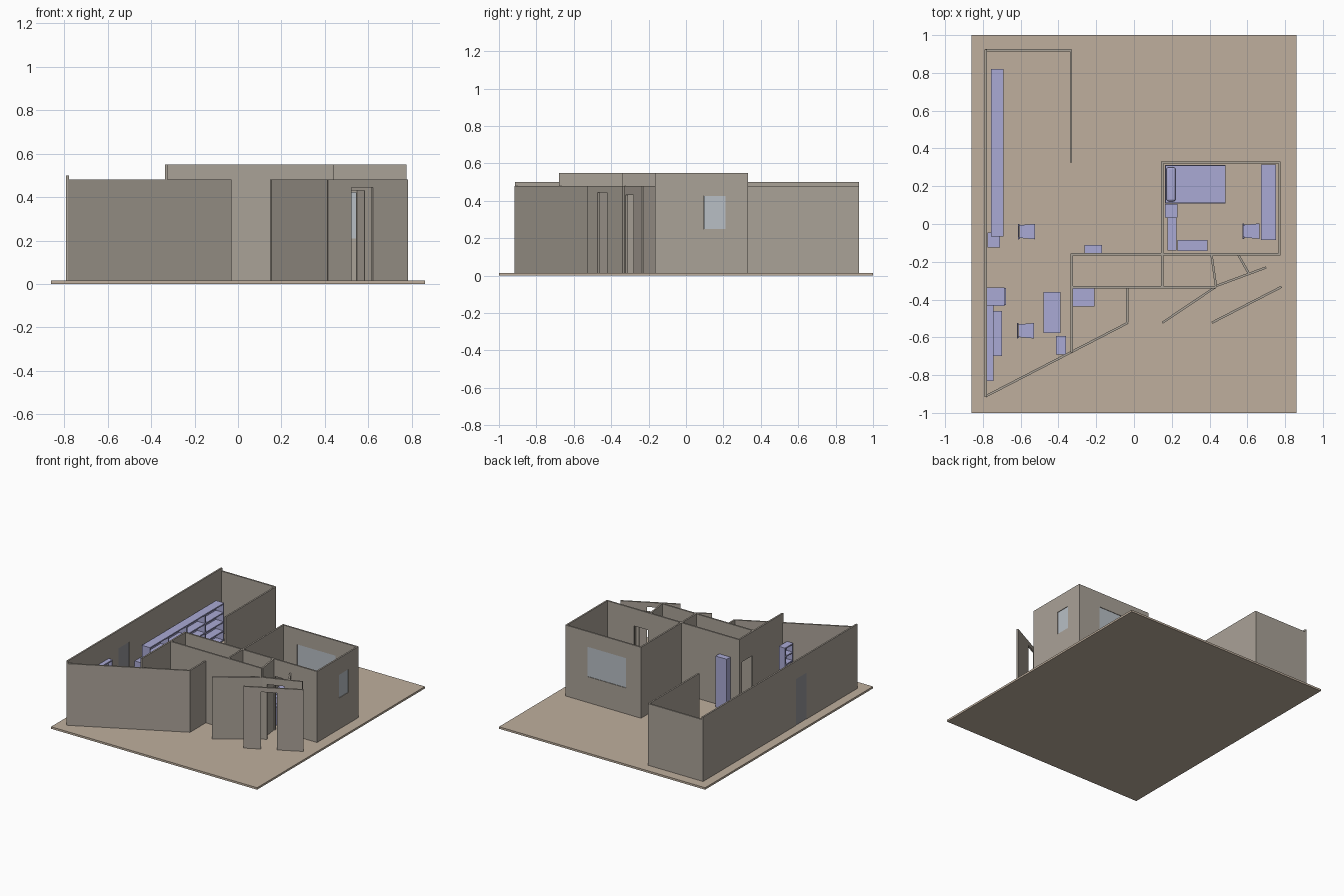
import bpy, bmesh, math
from mathutils import Vector

if "Cube" in bpy.data.objects:
    bpy.data.objects.remove(bpy.data.objects["Cube"])

F = 0.015   # floor top
T = 0.012   # wall thickness


def material(name, r, g, b):
    m = bpy.data.materials.new(name)
    m.diffuse_color = (r, g, b, 1)
    m.use_nodes = True
    m.node_tree.nodes["Principled BSDF"].inputs["Base Color"].default_value = m.diffuse_color
    return m


WALL = material("wall_paint", 0.40, 0.36, 0.31)
FLOOR = material("floor_tan", 0.52, 0.43, 0.34)
BLUE = material("furniture_blue", 0.40, 0.40, 0.66)
GLASS = material("pane", 0.48, 0.52, 0.56)
DARK = material("door_grey", 0.30, 0.30, 0.32)


def finish(bm, name, mat):
    bmesh.ops.recalc_face_normals(bm, faces=bm.faces[:])
    me = bpy.data.meshes.new(name)
    bm.to_mesh(me)
    bm.free()
    ob = bpy.data.objects.new(name, me)
    bpy.context.collection.objects.link(ob)
    me.materials.append(mat)
    return ob


def add_box(bm, x0, x1, y0, y1, z0, z1):
    vs = bmesh.ops.create_cube(bm, size=1)["verts"]
    bmesh.ops.scale(bm, vec=(x1 - x0, y1 - y0, z1 - z0), verts=vs)
    bmesh.ops.translate(bm, vec=((x0 + x1) / 2, (y0 + y1) / 2, (z0 + z1) / 2), verts=vs)
    return vs


def box(name, x0, x1, y0, y1, z0, z1, mat=BLUE):
    bm = bmesh.new()
    add_box(bm, x0, x1, y0, y1, z0, z1)
    return finish(bm, name, mat)


def wall(name, p, q, h, holes=()):
    """Upright slab from p to q; holes are (start, end, bottom, top), start and end as fractions."""
    p, q = Vector((*p, 0)), Vector((*q, 0))
    d = q - p
    n = Vector((-d.y, d.x, 0)).normalized() * T
    ss = sorted({0, 1} | {s for o in holes for s in o[:2]})
    zs = sorted({F, h} | {z for o in holes for z in o[2:]})
    bm = bmesh.new()
    grid = [[bm.verts.new(p + d * s - n / 2 + Vector((0, 0, z))) for z in zs] for s in ss]
    for i in range(len(ss) - 1):
        for j in range(len(zs) - 1):
            s, z = (ss[i] + ss[i + 1]) / 2, (zs[j] + zs[j + 1]) / 2
            if not any(a < s < b and c < z < e for a, b, c, e in holes):
                bm.faces.new((grid[i][j], grid[i + 1][j], grid[i + 1][j + 1], grid[i][j + 1]))
    ext = bmesh.ops.extrude_face_region(bm, geom=bm.faces[:])["geom"]
    bmesh.ops.translate(bm, vec=n, verts=[g for g in ext if isinstance(g, bmesh.types.BMVert)])
    finish(bm, name, WALL)


def shelf(name, x0, x1, y0, y1, h, levels, bays):
    """Open shelving running along y, with a back board on the outer side."""
    bm = bmesh.new()
    t = 0.009
    for i in range(levels + 1):
        z = F + (h - F - t) * i / levels
        add_box(bm, x0, x1, y0, y1, z, z + t)
    for i in range(bays + 1):
        y = y0 + (y1 - y0 - t) * i / bays
        add_box(bm, x0, x1, y, y + t, F, h)
    return bm, t


def shelf_unit(name, x0, x1, y0, y1, h, levels, bays, back_left=True):
    bm, t = shelf(name, x0, x1, y0, y1, h, levels, bays)
    bx = x0 if back_left else x1 - 0.004
    add_box(bm, bx, bx + 0.004, y0, y1, F, h)
    finish(bm, name, BLUE)


def table(name, x0, x1, y0, y1, h, leg=0.01):
    bm = bmesh.new()
    add_box(bm, x0, x1, y0, y1, h - 0.012, h)
    for x in (x0, x1 - leg):
        for y in (y0, y1 - leg):
            add_box(bm, x, x + leg, y, y + leg, F, h - 0.012)
    finish(bm, name, BLUE)


def chair(name, x, y):
    """Chair whose back is on the -x side; x, y is the back's middle."""
    bm = bmesh.new()
    vs = add_box(bm, x + 0.008, x + 0.09, y - 0.041, y + 0.041, 0.095, 0.108)
    for v in vs:                                   # seat narrows to the back
        if v.co.x < x + 0.04:
            v.co.y = y + (v.co.y - y) * 0.82
    for sx, sy in ((0.002, 0.034), (0.078, 0.032)):
        for k in (-1, 1):
            top = 0.21 if sx < 0.01 else 0.095
            add_box(bm, x + sx, x + sx + 0.009, y + k * sy - 0.0045, y + k * sy + 0.0045, F, top)
    for z in (0.135, 0.17):
        add_box(bm, x, x + 0.007, y - 0.041, y + 0.041, z, z + 0.026)
    finish(bm, name, BLUE)


# Base
box("floor", -0.86, 0.86, -1, 1, 0, F, FLOOR)

# Large living space
wall("left_wall", (-0.785, -0.915), (-0.785, 0.925), 0.50, [(0.329, 0.40, F, 0.365)])
box("left_door", -0.788, -0.782, -0.31, -0.18, F, 0.365, DARK)
wall("back_wall", (-0.785, 0.92), (-0.33, 0.92), 0.48)
wall("back_side_wall", (-0.333, 0.92), (-0.333, 0.325), 0.48)
wall("front_slanted_wall", (-0.785, -0.912), (-0.032, -0.523), 0.48)
wall("small_room_wall", (-0.036, -0.522), (-0.036, -0.335), 0.48)

# Middle corridor
wall("corridor_end_wall", (-0.33, -0.68), (-0.33, -0.155), 0.55, [(0.70, 0.94, F, 0.37)])
wall("corridor_front_wall", (-0.33, -0.335), (0.435, -0.335), 0.55)
wall("corridor_back_wall", (-0.33, -0.16), (0.775, -0.16), 0.55, [(0.683, 0.79, F, 0.42)])
wall("corridor_divider", (0.15, -0.335), (0.15, 0.33), 0.55)

# Bedroom
wall("bedroom_back_wall", (0.145, 0.325), (0.775, 0.325), 0.55, [(0.20, 0.71, 0.21, 0.435)])
box("bedroom_back_window", 0.271, 0.592, 0.323, 0.327, 0.21, 0.435, GLASS)
wall("bedroom_right_wall", (0.77, -0.165), (0.77, 0.33), 0.55, [(0.525, 0.76, 0.25, 0.425)])
box("bedroom_right_window", 0.768, 0.772, 0.095, 0.211, 0.25, 0.425, GLASS)

# Slanted entrance
wall("entry_side_wall", (0.41, -0.16), (0.435, -0.335), 0.55)
wall("entry_stub_wall", (0.552, -0.163), (0.607, -0.26), 0.48)
wall("entry_inner_wall", (0.43, -0.33), (0.70, -0.23), 0.48, [(0.13, 0.56, F, 0.43)])
wall("entry_left_wall", (0.15, -0.523), (0.432, -0.333), 0.48)
wall("entry_outer_wall", (0.412, -0.523), (0.78, -0.333), 0.48, [(0.29, 0.56, F, 0.445)])

# Living space furniture
shelf_unit("long_bookcase", -0.757, -0.69, -0.065, 0.82, 0.30, 4, 4)
box("side_cabinet", -0.775, -0.71, -0.125, -0.045, F, 0.20)
box("low_cabinet", -0.778, -0.685, -0.435, -0.335, F, 0.16)
box("low_cabinet_door", -0.685, -0.678, -0.43, -0.34, 0.025, 0.15)
shelf_unit("front_bookcase", -0.778, -0.745, -0.83, -0.43, 0.335, 4, 4)
table("front_desk", -0.745, -0.70, -0.70, -0.46, 0.16)
table("long_table", -0.478, -0.388, -0.578, -0.36, 0.14)
shelf_unit("corner_bookcase", -0.412, -0.36, -0.69, -0.592, 0.34, 5, 1, False)
box("tall_cabinet", -0.263, -0.17, -0.154, -0.11, F, 0.40)
box("small_room_cabinet", -0.323, -0.21, -0.437, -0.341, F, 0.16)

# Bedroom furniture
box("bed_base", 0.165, 0.485, 0.108, 0.312, F, 0.06)
box("mattress", 0.167, 0.484, 0.111, 0.309, 0.06, 0.105)
pillow = box("pillow", 0.172, 0.22, 0.12, 0.30, 0.10, 0.128)
bev = pillow.modifiers.new("round", "BEVEL")
bev.width, bev.segments = 0.012, 4
bpy.context.view_layer.objects.active = pillow
pillow.select_set(True)
bpy.ops.object.shade_smooth_by_angle()
box("nightstand", 0.165, 0.23, 0.035, 0.106, F, 0.10)
shelf_unit("bedroom_shelf", 0.177, 0.226, -0.14, 0.035, 0.22, 3, 2)
box("dresser", 0.23, 0.388, -0.142, -0.085, F, 0.15)
table("bedroom_desk", 0.672, 0.752, -0.085, 0.315, 0.16)

# Chairs
for i, (x, y) in enumerate([(-0.615, -0.04), (-0.62, -0.565), (0.575, -0.038)]):
    chair(f"chair_{i + 1}", x, y)
